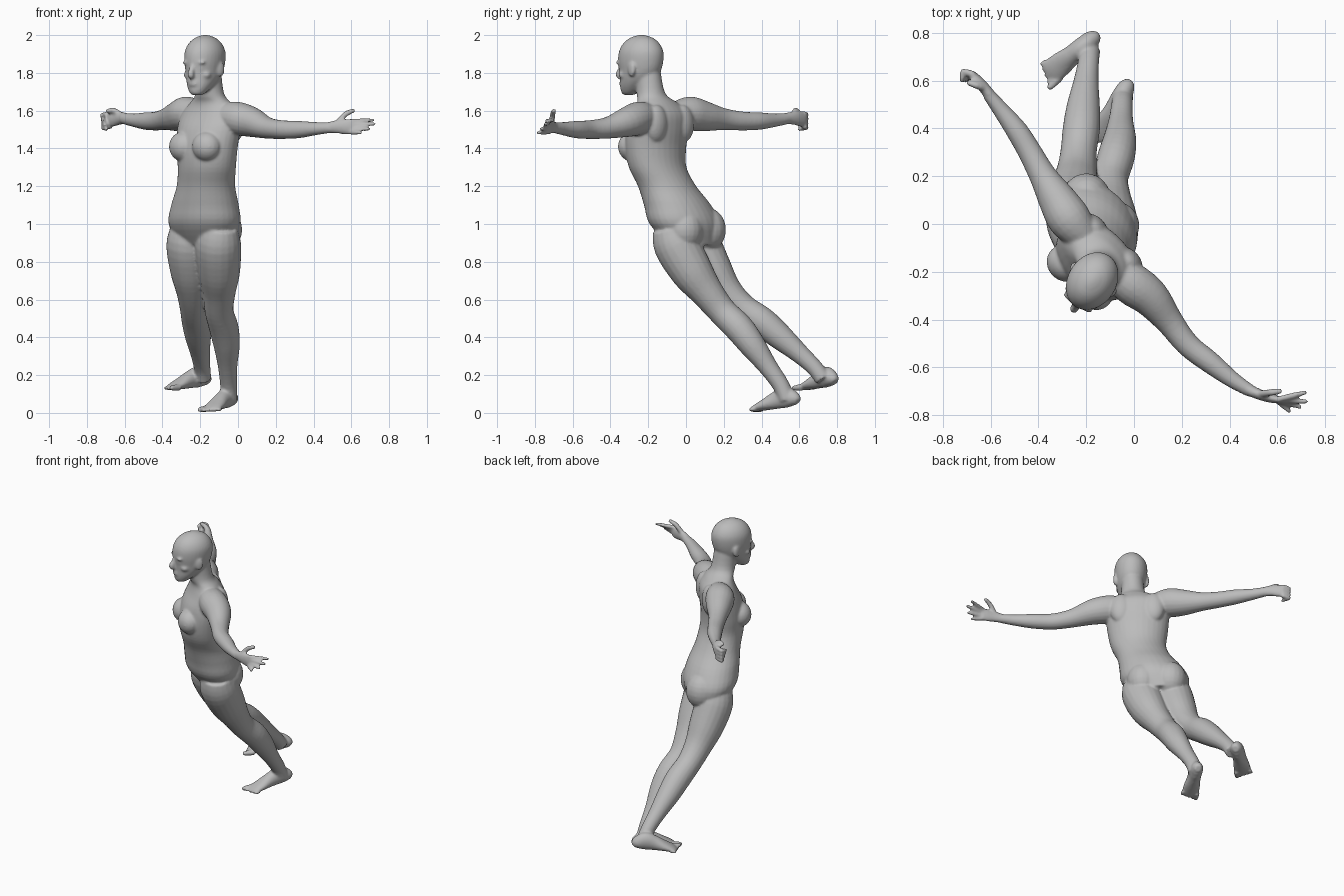
import bpy, bmesh, math
from mathutils import Vector, Matrix

cube = bpy.data.objects.get("Cube")
if cube:
    bpy.data.objects.remove(cube)

UP = Vector((0, 0, 1))
bm = bmesh.new()


def frame(yaw):
    """Left-hand and forward directions of a body part turned by yaw."""
    a = math.radians(yaw)
    return Vector((math.cos(a), -math.sin(a), 0)), Vector((-math.sin(a), -math.cos(a), 0))


def spline(rows, steps=4):
    """Smooth curve through rows of numbers."""
    rows = [Vector(r) for r in rows]
    out = []
    for i in range(len(rows) - 1):
        p, q = rows[i], rows[i + 1]
        before, after = rows[max(i - 1, 0)], rows[min(i + 2, len(rows) - 1)]
        for k in range(steps):
            t = k / steps
            m, n = (q - before) / 2, (after - p) / 2
            out.append(p + m * t + (3 * (q - p) - 2 * m - n) * t ** 2
                       + (2 * (p - q) + m + n) * t ** 3)
    return out + [rows[-1]]


def loft(rings, sides=20):
    """Closed skin through elliptical rings (centre, axis, axis)."""
    loops = []
    for c, u, v in rings:
        angles = [math.tau * k / sides for k in range(sides)]
        loops.append([bm.verts.new(c + u * math.cos(a) + v * math.sin(a)) for a in angles])
    for one, two in zip(loops, loops[1:]):
        for k in range(sides):
            n = (k + 1) % sides
            bm.faces.new((one[k], one[n], two[n], two[k]))
    bm.faces.new(loops[0][::-1])
    bm.faces.new(loops[-1])


def limb(rows, ref=UP, steps=4):
    """Tube along rows of x, y, z, width radius, depth radius."""
    pts = spline([tuple(r) + (r[-1],) * (5 - len(r)) for r in rows], steps)
    rings = []
    for i, p in enumerate(pts):
        along = pts[min(i + 1, len(pts) - 1)].to_3d() - pts[max(i - 1, 0)].to_3d()
        u = along.cross(ref).normalized()
        v = u.cross(along).normalized()
        rings.append((Vector(p[:3]), u * p[3], v * p[4]))
    loft(rings)


def ball(centre, radii, yaw=0):
    mat = (Matrix.Translation(centre) @ Matrix.Rotation(-math.radians(yaw), 4, 'Z')
           @ Matrix.Diagonal((*radii, 1)))
    bmesh.ops.create_uvsphere(bm, u_segments=20, v_segments=12, radius=1, matrix=mat)


def digit(base, tip, radius, bend=Vector()):
    """Finger or toe with a rounded end."""
    mid = (base + tip) / 2 + bend
    limb([(*base, radius), (*mid, radius), (*tip, radius * .8)])
    ball(tip, [radius * .8] * 3)


# Torso and neck: z, x, y, half width, half depth
BODY_YAW = 44
left, ahead = frame(BODY_YAW)
torso = [(.89, -.18, .04, .15, .11), (1, -.178, -.005, .21, .165),
         (1.1, -.175, -.045, .195, .16), (1.2, -.17, -.1, .168, .14),
         (1.3, -.165, -.15, .17, .135), (1.4, -.165, -.16, .185, .135),
         (1.5, -.155, -.15, .195, .13), (1.58, -.145, -.135, .19, .11),
         (1.64, -.145, -.15, .13, .085), (1.69, -.15, -.185, .078, .075),
         (1.8, -.16, -.205, .068, .075)]
loft([(Vector((x, y, z)), left * a, ahead * b) for z, x, y, a, b in spline(torso)], 32)
for s in (-1, 1):
    # Chest, buttocks and shoulder blades
    ball(Vector((-.165, -.16, 1.41)) + ahead * .088 + left * s * .085, (.082, .075, .08), BODY_YAW)
    ball(Vector((-.18, .01, .97)) - ahead * .06 + left * s * .085, (.1, .1, .115), BODY_YAW)
    ball(Vector((-.15, -.14, 1.53)) - ahead * .075 + left * s * .1, (.07, .05, .1), BODY_YAW)

# Head: z, forward offset, half width, half depth
HEAD_YAW = 33
side, face = frame(HEAD_YAW)


def on_head(s, f, z):
    return Vector((-.176, -.24, z)) + side * s + face * f


skull = [(1.682, .078, .022, .022), (1.695, .068, .042, .045), (1.73, .045, .066, .073),
         (1.77, .018, .083, .1), (1.81, .004, .092, .117), (1.86, 0, .1, .127),
         (1.91, -.003, .1, .125), (1.95, -.004, .085, .106), (1.98, -.005, .058, .074),
         (1.996, -.005, .026, .034), (2.001, -.005, .006, .008)]
loft([(on_head(0, f, z), side * a, face * b) for z, f, a, b in spline(skull)], 32)
limb([(*on_head(0, .112, 1.855), .012), (*on_head(0, .126, 1.82), .014),
      (*on_head(0, .138, 1.79), .018), (*on_head(0, .115, 1.778), .016)], side)
for z in (1.737, 1.752):
    ball(on_head(0, .113, z), (.028, .014, .008), HEAD_YAW)
ball(on_head(0, .092, 1.703), (.026, .022, .02), HEAD_YAW)
for s in (-1, 1):
    ball(on_head(s * .098, -.005, 1.82), (.012, .026, .04), HEAD_YAW + s * 15)
    ball(on_head(s * .038, .1, 1.855), (.034, .02, .01), HEAD_YAW + s * 15)
    ball(on_head(s * .037, .098, 1.825), (.018, .015, .011), HEAD_YAW)
    ball(on_head(s * .05, .07, 1.79), (.032, .03, .024), HEAD_YAW)

# Arms from collar to wrist
limb([(-.09, -.19, 1.57, .07), (-.01, -.25, 1.56, .088), (.07, -.31, 1.54, .08),
      (.15, -.41, 1.51, .058), (.225, -.505, 1.5, .05), (.32, -.58, 1.5, .046),
      (.41, -.65, 1.505, .035), (.49, -.7, 1.51, .026, .028)])
limb([(-.21, -.05, 1.58, .07), (-.27, .02, 1.585, .09), (-.32, .1, 1.57, .08),
      (-.38, .2, 1.555, .058), (-.435, .3, 1.545, .05), (-.49, .39, 1.545, .046),
      (-.555, .475, 1.55, .035), (-.61, .545, 1.56, .026, .03)])

# Hands: palm, fingers and thumb
limb([(.47, -.69, 1.51, .025, .028), (.53, -.715, 1.515, .022, .036),
      (.58, -.73, 1.515, .019, .042), (.61, -.735, 1.515, .013, .038)])
left_tips = [(.715, -.705, 1.55), (.72, -.742, 1.53), (.695, -.765, 1.503), (.65, -.782, 1.484)]
for k, tip in enumerate(left_tips):
    digit(Vector((.595, -.735, 1.545 - k * .02)), Vector(tip), .0125)
digit(Vector((.53, -.71, 1.54)), Vector((.61, -.7, 1.6)), .015, UP * .012)

limb([(-.6, .535, 1.56, .025, .03), (-.635, .58, 1.56, .023, .037),
      (-.67, .615, 1.555, .021, .042), (-.685, .632, 1.553, .015, .038)])
for k in range(4):
    z = 1.585 - k * .023
    knuckle = Vector((-.67, .625, z))
    bent = Vector((-.715, .64, z - .006))
    digit(knuckle, bent, .0135)
    digit(bent, Vector((-.72 + k * .008, .6, z - .014)), .0125)
digit(Vector((-.63, .57, 1.585)), Vector((-.69, .59, 1.598)), .015, UP * .01)

# Legs from hip to ankle
limb([(-.1, -.08, .98, .1), (-.105, -.05, .89, .122), (-.1, .03, .75, .112),
      (-.1, .11, .64, .088), (-.1, .19, .54, .076), (-.075, .28, .45, .078),
      (-.06, .35, .36, .07), (-.055, .43, .25, .052), (-.05, .5, .15, .045),
      (-.048, .535, .07, .045)], ahead)
limb([(-.255, .05, .98, .1), (-.262, .07, .89, .118), (-.25, .14, .75, .108),
      (-.24, .215, .64, .086), (-.232, .3, .555, .076), (-.22, .4, .485, .078),
      (-.212, .49, .41, .07), (-.2, .6, .315, .052), (-.19, .68, .24, .044),
      (-.185, .725, .18, .044)], ahead)


def foot(heel, toe, outer):
    """Sole profile from heel to toe, then five toes; outer is the little toe side."""
    heel, toe = Vector(heel), Vector(toe)
    run = toe - heel
    across = Vector((-run.y, run.x, 0)).normalized() * outer
    shape = [(.01, .02, .022), (.08, .036, .04), (.25, .041, .056), (.45, .042, .046),
             (.65, .051, .031), (.8, .053, .02), (.88, .046, .013)]
    limb([(*(heel + run * t + UP * h), w, h) for t, w, h in shape])
    for k in range(5):
        size = .017 if k == 0 else .0115
        offset = across * (k * .021 - .04)
        digit(heel + run * .78 + offset + UP * .014,
              heel + run * (.98 - .03 * k) + offset * 1.15 + UP * size, size)


foot((-.02, .595, .035), (-.165, .325, 0), 1)
foot((-.155, .79, .14), (-.385, .605, .115), -1)

# Fuse the parts into one skin
bmesh.ops.recalc_face_normals(bm, faces=bm.faces)
mesh = bpy.data.meshes.new("body")
bm.to_mesh(mesh)
bm.free()
body = bpy.data.objects.new("body", mesh)
bpy.context.collection.objects.link(body)

fuse = body.modifiers.new("fuse", 'REMESH')
fuse.mode = 'VOXEL'
fuse.voxel_size = .0075
fuse.use_smooth_shade = True
soften = body.modifiers.new("soften", 'SMOOTH')
soften.factor = .5
soften.iterations = 5

grey = bpy.data.materials.new("clay grey")
grey.use_nodes = True
colour = (.5, .5, .5, 1)
grey.diffuse_color = colour
grey.node_tree.nodes["Principled BSDF"].inputs["Base Color"].default_value = colour
mesh.materials.append(grey)
mesh.polygons.foreach_set("use_smooth", [True] * len(mesh.polygons))
